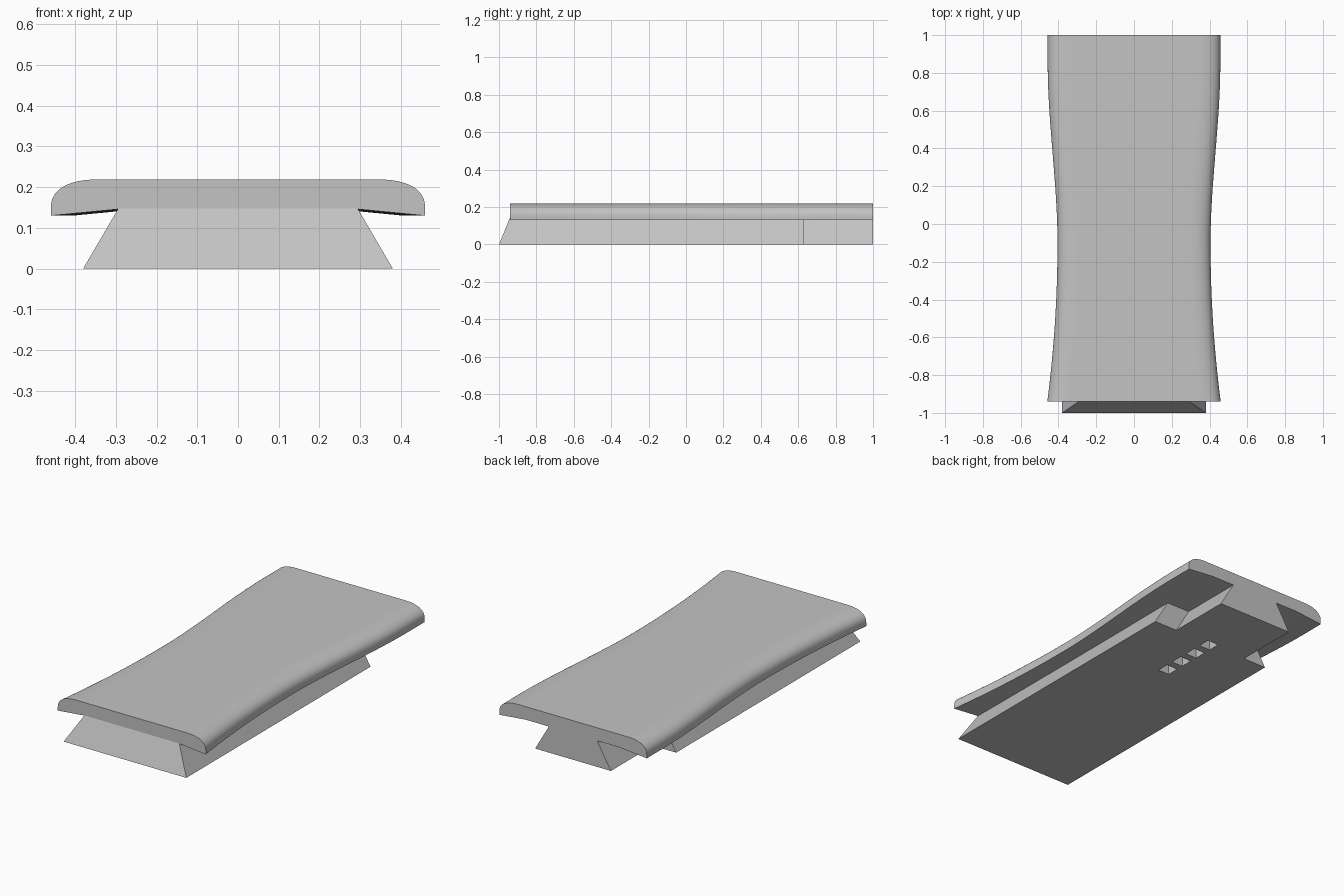
import bpy, bmesh, math

default = bpy.data.objects.get("Cube")
if default:
    bpy.data.objects.remove(default)

grey = bpy.data.materials.new("plain grey")
grey.use_nodes = True
colour = (0.55, 0.55, 0.55, 1)
grey.diffuse_color = colour
grey.node_tree.nodes["Principled BSDF"].inputs["Base Color"].default_value = colour


def loft(name, rings):
    """Skin equal-length closed rings of points and cap both ends."""
    bm = bmesh.new()
    loops = [[bm.verts.new(p) for p in ring] for ring in rings]
    for a, b in zip(loops, loops[1:]):
        for i in range(len(a)):
            j = (i + 1) % len(a)
            bm.faces.new((a[i], a[j], b[j], b[i]))
    bm.faces.new(loops[0])
    bm.faces.new(loops[-1])
    bmesh.ops.recalc_face_normals(bm, faces=bm.faces)
    mesh = bpy.data.meshes.new(name)
    bm.to_mesh(mesh)
    bm.free()
    mesh.materials.append(grey)
    obj = bpy.data.objects.new(name, mesh)
    bpy.context.collection.objects.link(obj)
    return obj


# Top plate: rounded section swept along y with a waisted width
FRONT, BACK, WAIST = -0.94, 1.0, -0.1


def half_width(y):
    if y < WAIST:
        t = (y - WAIST) / (FRONT - WAIST)
        return 0.405 + 0.054 * t * t
    t = min(1, (y - WAIST) / 0.95)
    return 0.405 + 0.052 * t * t * (3 - 2 * t)


def plate_ring(y):
    w = half_width(y)
    half = [(w - 0.165, 0.146), (w, 0.13)]
    # superellipse shoulder blending the side into the flat top
    for i in range(13):
        a = math.pi / 2 * i / 12
        half.append((w - 0.12 + 0.12 * math.cos(a) ** 0.85,
                     0.15 + 0.069 * math.sin(a) ** 0.85))
    return [(x, y, z) for x, z in half] + [(-x, y, z) for x, z in reversed(half)]


steps = 48
plate = loft("top_plate", [plate_ring(FRONT + (BACK - FRONT) * i / steps)
                           for i in range(steps + 1)])


# Dovetail rail with a sloped front and a narrower tongue at the back
def rail_ring(wide, narrow, front, z):
    half = [(wide, front), (wide, 0.63), (narrow, 0.63), (narrow, 1.0)]
    return [(x, y, z) for x, y in half] + [(-x, y, z) for x, y in reversed(half)]


rail = loft("dovetail_rail", [rail_ring(0.38, 0.235, -1.0, 0),
                              rail_ring(0.294, 0.149, -0.94, 0.147)])

# Row of square sockets cut into the underside
for i in range(4):
    y = 0.28 + 0.113 * i
    square = [(-0.035, -0.035), (0.035, -0.035), (0.035, 0.035), (-0.035, 0.035)]
    cutter = loft("socket_cutter", [[(dx, y + dy, z) for dx, dy in square]
                                    for z in (-0.05, 0.07)])
    cutter.hide_render = True
    cutter.hide_viewport = True
    cut = rail.modifiers.new("socket", "BOOLEAN")
    cut.operation = "DIFFERENCE"
    cut.solver = "EXACT"
    cut.object = cutter

# Smooth the plate while keeping its ends and lower rim sharp
bpy.ops.object.select_all(action="DESELECT")
plate.select_set(True)
bpy.context.view_layer.objects.active = plate
bpy.ops.object.shade_smooth_by_angle(angle=math.radians(35))
